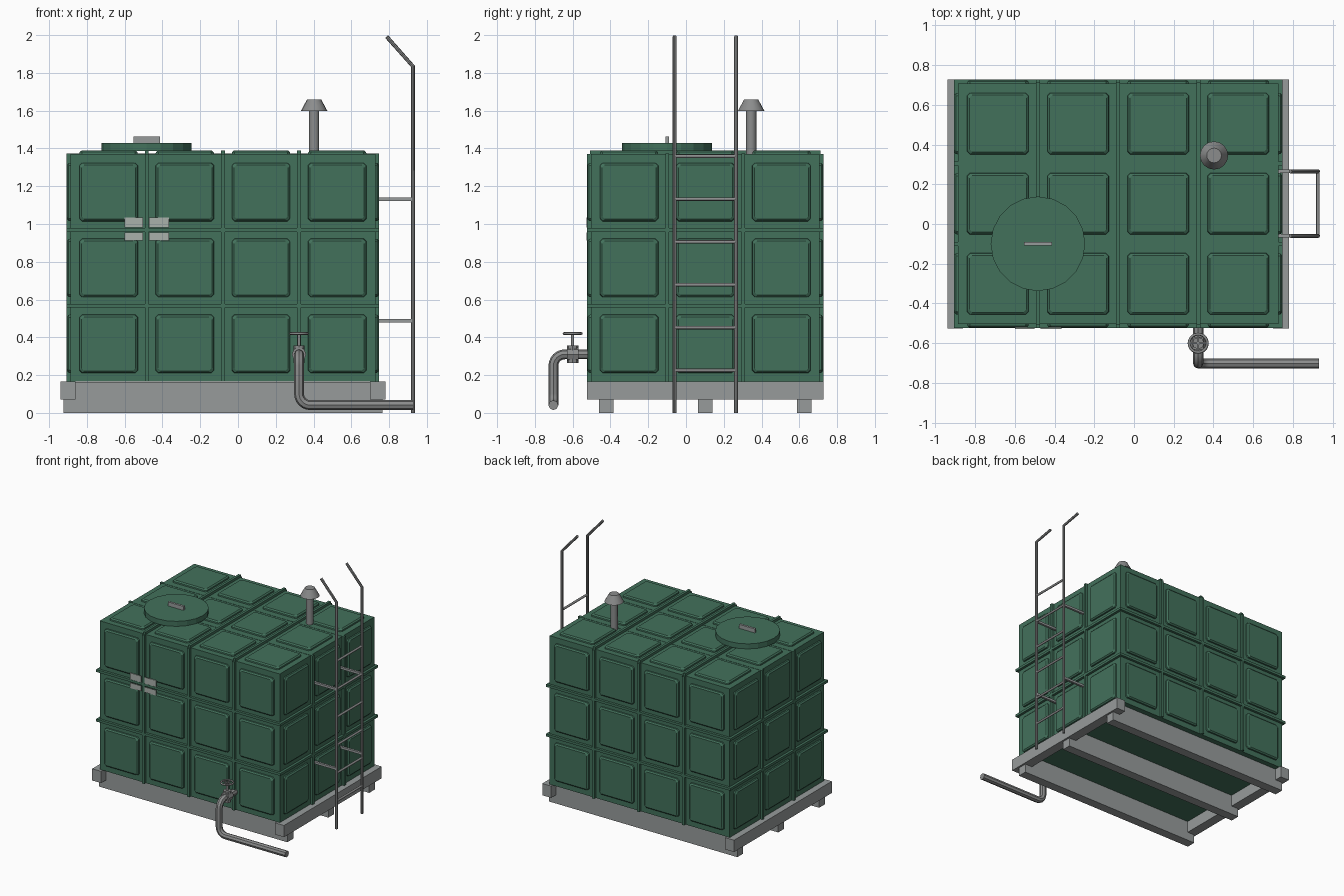
import bpy, bmesh, math
from mathutils import Vector

if "Cube" in bpy.data.objects:
    bpy.data.objects.remove(bpy.data.objects["Cube"])


def material(name, rgb):
    m = bpy.data.materials.new(name)
    m.diffuse_color = (*rgb, 1)
    m.use_nodes = True
    m.node_tree.nodes["Principled BSDF"].inputs["Base Color"].default_value = m.diffuse_color
    return m


GREEN = material("tank green", (0.055, 0.165, 0.105))
CONCRETE = material("base grey", (0.31, 0.33, 0.33))
STEEL = material("steel grey", (0.26, 0.265, 0.265))
PLATE = material("plate light grey", (0.40, 0.44, 0.41))


def finish(name, bm, mat, smooth=False):
    bmesh.ops.recalc_face_normals(bm, faces=bm.faces)
    me = bpy.data.meshes.new(name)
    bm.to_mesh(me)
    bm.free()
    me.materials.append(mat)
    ob = bpy.data.objects.new(name, me)
    bpy.context.collection.objects.link(ob)
    if smooth:
        bpy.ops.object.select_all(action='DESELECT')
        ob.select_set(True)
        bpy.context.view_layer.objects.active = ob
        bpy.ops.object.shade_smooth_by_angle(angle=math.radians(40))
    return ob


def add_box(bm, x0, x1, y0, y1, z0, z1):
    vs = bmesh.ops.create_cube(bm, size=1)["verts"]
    for v in vs:
        v.co = Vector((x0 + (v.co.x + .5) * (x1 - x0),
                       y0 + (v.co.y + .5) * (y1 - y0),
                       z0 + (v.co.z + .5) * (z1 - z0)))


def boxes(name, mat, *dims):
    bm = bmesh.new()
    for d in dims:
        add_box(bm, *d)
    return finish(name, bm, mat)


def add_rod(bm, a, b, r1, r2=None, n=12):
    a, b = Vector(a), Vector(b)
    d = b - a
    vs = bmesh.ops.create_cone(bm, cap_ends=True, segments=n, radius1=r1,
                               radius2=r1 if r2 is None else r2, depth=d.length)["verts"]
    q = d.to_track_quat('Z', 'Y')
    for v in vs:
        v.co = q @ v.co + (a + b) / 2


def rods(name, mat, *specs, smooth=True):
    bm = bmesh.new()
    for s in specs:
        add_rod(bm, *s)
    return finish(name, bm, mat, smooth)


def tube(name, pts, r, mat):
    """Swept round tube along a polyline, turned into a mesh."""
    cu = bpy.data.curves.new(name, 'CURVE')
    cu.dimensions = '3D'
    cu.bevel_depth, cu.bevel_resolution, cu.use_fill_caps = r, 2, True
    sp = cu.splines.new('POLY')
    sp.points.add(len(pts) - 1)
    for p, co in zip(sp.points, pts):
        p.co = (*co, 1)
    cu.materials.append(mat)
    ob = bpy.data.objects.new(name, cu)
    bpy.context.collection.objects.link(ob)
    bpy.ops.object.select_all(action='DESELECT')
    ob.select_set(True)
    bpy.context.view_layer.objects.active = ob
    bpy.ops.object.convert(target='MESH')
    bpy.ops.object.shade_smooth_by_angle(angle=math.radians(40))


def rounded(pts, rad, steps=6):
    """Replace the right-angle corners of a polyline with arcs."""
    pts = [Vector(p) for p in pts]
    out = [pts[0]]
    for a, b, c in zip(pts, pts[1:], pts[2:]):
        u, w = (a - b).normalized() * rad, (c - b).normalized() * rad
        for i in range(steps + 1):
            t = i / steps * math.pi / 2
            out.append(b + u * (1 - math.sin(t)) + w * (1 - math.cos(t)))
    return out + [pts[-1]]


# Tank body
X0, X1, Y0, Y1, Z0, Z1 = -0.887, 0.727, -0.503, 0.707, 0.165, 1.37
PX, PY, PZ = (X1 - X0) / 4, (Y1 - Y0) / 3, (Z1 - Z0) / 3
OUT, W = 0.02, 0.01
boxes("tank_body", GREEN, (X0, X1, Y0, Y1, Z0, Z1))

# Flanges along the panel joints
jx = [X0 + PX * i for i in (1, 2, 3)]
jy = [Y0 + PY * i for i in (1, 2)]
jz = [Z0 + PZ * i for i in (1, 2)]
boxes("joint_flanges_across", GREEN,
      *[(x - W, x + W, Y0 - OUT, Y1 + OUT, Z0, Z1) for x in jx],
      *[(x - W, x + W, Y0 - .005, Y1 + .005, Z1 - .02, Z1 + OUT) for x in jx])
boxes("joint_flanges_along", GREEN,
      *[(X0 - OUT, X1 + OUT, y - W, y + W, Z0, Z1 + .002) for y in jy])
boxes("joint_flanges_level", GREEN,
      *[(X0 - OUT, X1 + OUT, Y0 - OUT, Y1 + OUT, z - W, z + W) for z in jz])


# Raised square panels with sloped sides and clipped corners
def add_boss(bm, c, u, v, n):
    rings = []
    for half, h in ((0.155, -0.002), (0.153, 0.010), (0.143, OUT - .001)):
        k = half - 0.014
        prof = [(half, -k), (half, k), (k, half), (-k, half),
                (-half, k), (-half, -k), (-k, -half), (k, -half)]
        rings.append([bm.verts.new(c + u * a + v * b + n * h) for a, b in prof])
    for lo, hi in zip(rings, rings[1:]):
        for i in range(8):
            j = (i + 1) % 8
            bm.faces.new((lo[i], lo[j], hi[j], hi[i]))
    bm.faces.new(rings[-1])
    bm.faces.new(rings[0][::-1])


X, Y, Z = Vector((1, 0, 0)), Vector((0, 1, 0)), Vector((0, 0, 1))
cx = [X0 + PX * (i + .5) for i in range(4)]
cy = [Y0 + PY * (i + .5) for i in range(3)]
cz = [Z0 + PZ * (i + .5) for i in range(3)]
sides = {
    "front_panels": ([Vector((x, Y0, z)) for x in cx for z in cz], X, Z, -Y),
    "back_panels": ([Vector((x, Y1, z)) for x in cx for z in cz], X, Z, Y),
    "left_panels": ([Vector((X0, y, z)) for y in cy for z in cz], Y, Z, -X),
    "right_panels": ([Vector((X1, y, z)) for y in cy for z in cz], Y, Z, X),
    "roof_panels": ([Vector((x, y, Z1)) for x in cx for y in cy], X, Y, Z),
}
for name, (centres, u, v, n) in sides.items():
    bm = bmesh.new()
    for c in centres:
        add_boss(bm, c, u, v, n)
    finish(name, bm, GREEN)

# Base: three long beams and two end beams
boxes("long_base_beams", CONCRETE,
      *[(-0.925, 0.765, y - .038, y + .038, 0, 0.164) for y in (-0.422, 0.102, 0.626)])
boxes("end_base_beams", CONCRETE,
      *[(x - .04, x + .04, -0.525, 0.727, 0.07, 0.165) for x in (-0.9, 0.74)])

# Roof hatch and handle
rods("roof_hatch", GREEN, ((jx[0], jy[0], 1.387), (jx[0], jy[0], 1.43), 0.238, None, 20),
     smooth=False)
boxes("hatch_handle", CONCRETE,
      (jx[0] - .07, jx[0] + .07, jy[0] - .009, jy[0] + .009, 1.425, 1.462))

# Roof vent
rods("vent_pipe", STEEL, ((.403, .345, 1.36), (.403, .345, 1.61), .027, None, 16))
rods("vent_cap", STEEL, ((.403, .345, 1.597), (.403, .345, 1.66), .071, .037, 16))

# Blank front plates around a panel joint
boxes("front_plates", PLATE,
      *[(a, b, -0.528, -0.522, c, d) for a, b in ((-.6, -.502), (-.47, -.365))
        for c, d in ((.912, .955), (.982, 1.034))])

# Ladder
LX, RAILS = 0.926, (-0.06, 0.265)
for side, y in zip(("front", "back"), RAILS):
    tube("ladder_rail_" + side, [(LX, y, 0), (LX, y, 1.835), (0.787, y, 1.992)], 0.0105, STEEL)
rods("ladder_rungs", STEEL,
     *[((LX, RAILS[0], .225 + .2267 * i), (LX, RAILS[1], .225 + .2267 * i), .009)
       for i in range(6)])
boxes("ladder_brackets", CONCRETE,
      *[(0.725, LX, y - .009, y + .009, z - .009, z + .009)
        for y in RAILS for z in (0.487, 1.132)])

# Outlet pipe
PXC, PYC = 0.323, -0.702
tube("outlet_pipe", rounded([(PXC, -0.49, .31), (PXC, PYC, .31), (PXC, PYC, .041),
                             (0.93, PYC, .041)], 0.06), 0.026, STEEL)

# Valve body, stem and handwheel
VY, VZ = -0.6, 0.42
rods("valve_body", STEEL,
     ((PXC, VY - .031, .31), (PXC, VY + .031, .31), .038, None, 8),
     ((PXC, VY, .265), (PXC, VY, .357), .03, None, 8),
     ((PXC, VY, .35), (PXC, VY, VZ + .006), .008), smooth=False)
bpy.ops.mesh.primitive_torus_add(location=(PXC, VY, VZ), major_radius=.046, minor_radius=.007,
                                 major_segments=20, minor_segments=8)
wheel = bpy.context.object
wheel.name = "valve_handwheel"
wheel.data.materials.append(STEEL)
bpy.ops.object.shade_smooth_by_angle(angle=math.radians(50))
boxes("handwheel_spokes", STEEL,
      (PXC - .045, PXC + .045, VY - .005, VY + .005, VZ - .004, VZ + .004),
      (PXC - .005, PXC + .005, VY - .045, VY + .045, VZ - .0035, VZ + .0035))
